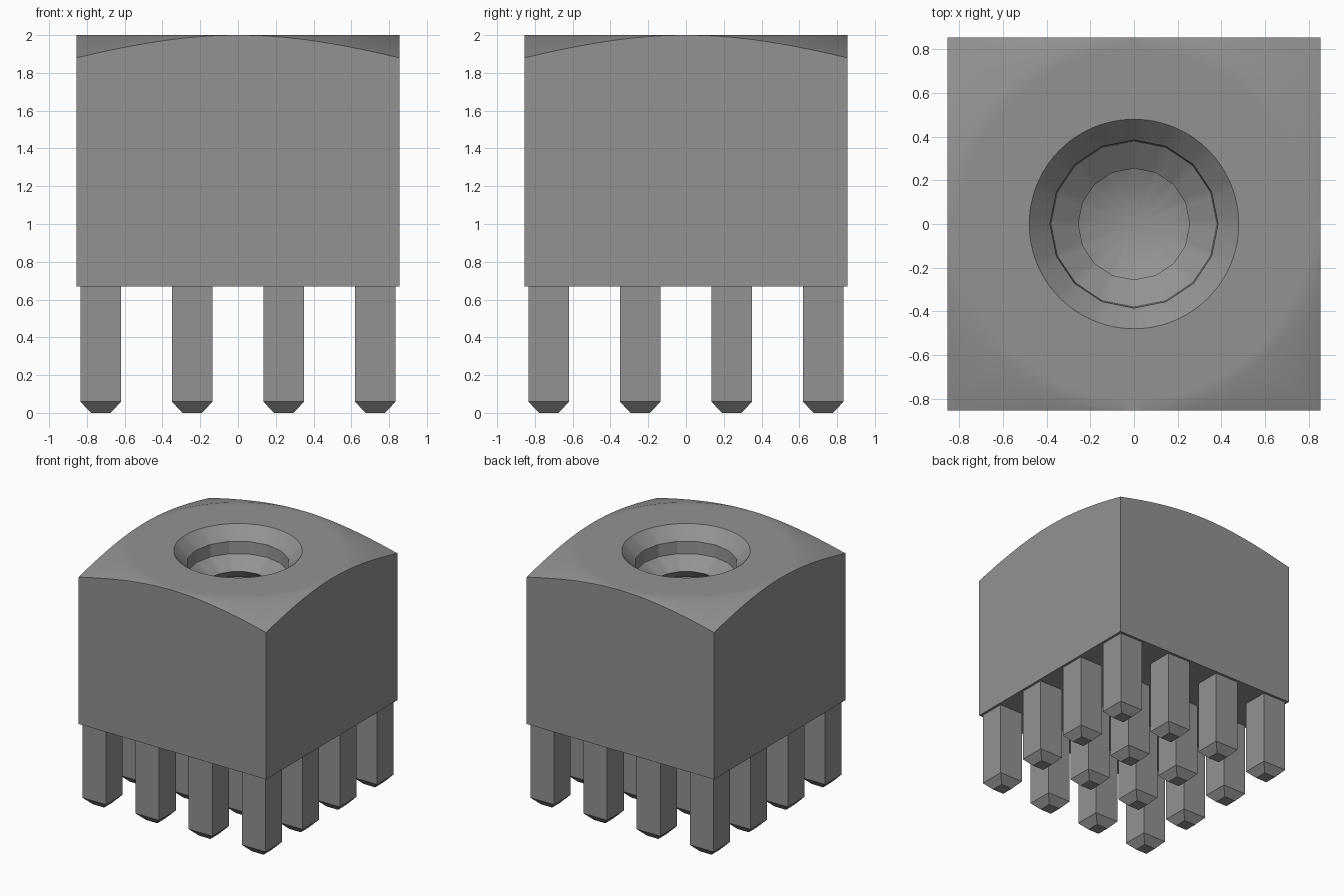
import bpy, bmesh, math

if "Cube" in bpy.data.objects:
    bpy.data.objects.remove(bpy.data.objects["Cube"], do_unlink=True)

HALF, TOP, BASE = 0.855, 2.0, 0.67
SEG, SIDES = 96, 16

steel = bpy.data.materials.new("steel grey")
steel.use_nodes = True
GREY = (0.29, 0.29, 0.29, 1)
steel.diffuse_color = GREY
steel.node_tree.nodes["Principled BSDF"].inputs["Base Color"].default_value = GREY


def finish(bm, name, angle=None):
    bmesh.ops.remove_doubles(bm, verts=bm.verts, dist=1e-5)
    bmesh.ops.recalc_face_normals(bm, faces=bm.faces)
    mesh = bpy.data.meshes.new(name)
    bm.to_mesh(mesh)
    bm.free()
    mesh.materials.append(steel)
    obj = bpy.data.objects.new(name, mesh)
    bpy.context.collection.objects.link(obj)
    if angle:
        bpy.ops.object.select_all(action='DESELECT')
        obj.select_set(True)
        bpy.context.view_layer.objects.active = obj
        bpy.ops.object.shade_smooth_by_angle(angle=math.radians(angle))
    return obj


def loft(bm, rings):
    for a, b in zip(rings, rings[1:]):
        for i in range(len(a)):
            j = (i + 1) % len(a)
            bm.faces.new((a[i], a[j], b[j], b[i]))


# Ring shapes: circle, sixteen-sided bore, and square outline of the block
def circle(r):
    return lambda t: r


def facet(r):
    step = math.tau / SIDES
    return lambda t: r * math.cos(step / 2) / math.cos((t + 1e-9) % step - step / 2)


def square(t):
    return HALF / max(abs(math.cos(t)), abs(math.sin(t)))


def level(z):
    return lambda r: z


def chamfer(r):
    return TOP - (r - HALF) * 0.339


# Hole from the bottom up: drill bore, thread ridges, countersink
profile = [(facet(0.255), level(1.0))]
for k in range(4):
    z = 1.14 + k * 0.19
    profile.append((facet(0.255), level(z)))
    profile.append((facet(0.38), level(z + 0.09)))
profile.append((facet(0.385), level(1.90)))
profile.append((circle(0.48), level(TOP)))
# Flat crown, conical corner chamfer and square sides
profile += [(circle(0.50), level(TOP)), (circle(0.80), level(TOP)),
            (circle(HALF), level(TOP)), (square, chamfer), (square, level(BASE))]

bm = bmesh.new()
rings = []
for radius, height in profile:
    ring = []
    for i in range(SEG):
        t = math.tau * i / SEG
        r = radius(t)
        ring.append(bm.verts.new((r * math.cos(t), r * math.sin(t), height(r))))
    rings.append(ring)
loft(bm, rings)
# Conical drill tip and underside
tip = bm.verts.new((0, 0, 0.88))
for i in range(SEG):
    bm.faces.new((rings[0][i], rings[0][(i + 1) % SEG], tip))
bm.faces.new(rings[-1])
finish(bm, "block", 20)

# Four by four grid of square pins with tapered feet
PIN = 0.108
for row in range(4):
    for col in range(4):
        x, y = (col - 1.5) * 0.4845, (row - 1.5) * 0.4845
        bm = bmesh.new()
        rings = [[bm.verts.new((x + sx * h, y + sy * h, z))
                  for sx, sy in ((-1, -1), (1, -1), (1, 1), (-1, 1))]
                 for h, z in ((0.052, 0.0), (PIN, 0.06), (PIN, BASE))]
        loft(bm, rings)
        bm.faces.new(rings[0])
        bm.faces.new(rings[-1])
        finish(bm, f"pin_{row + 1}_{col + 1}")
